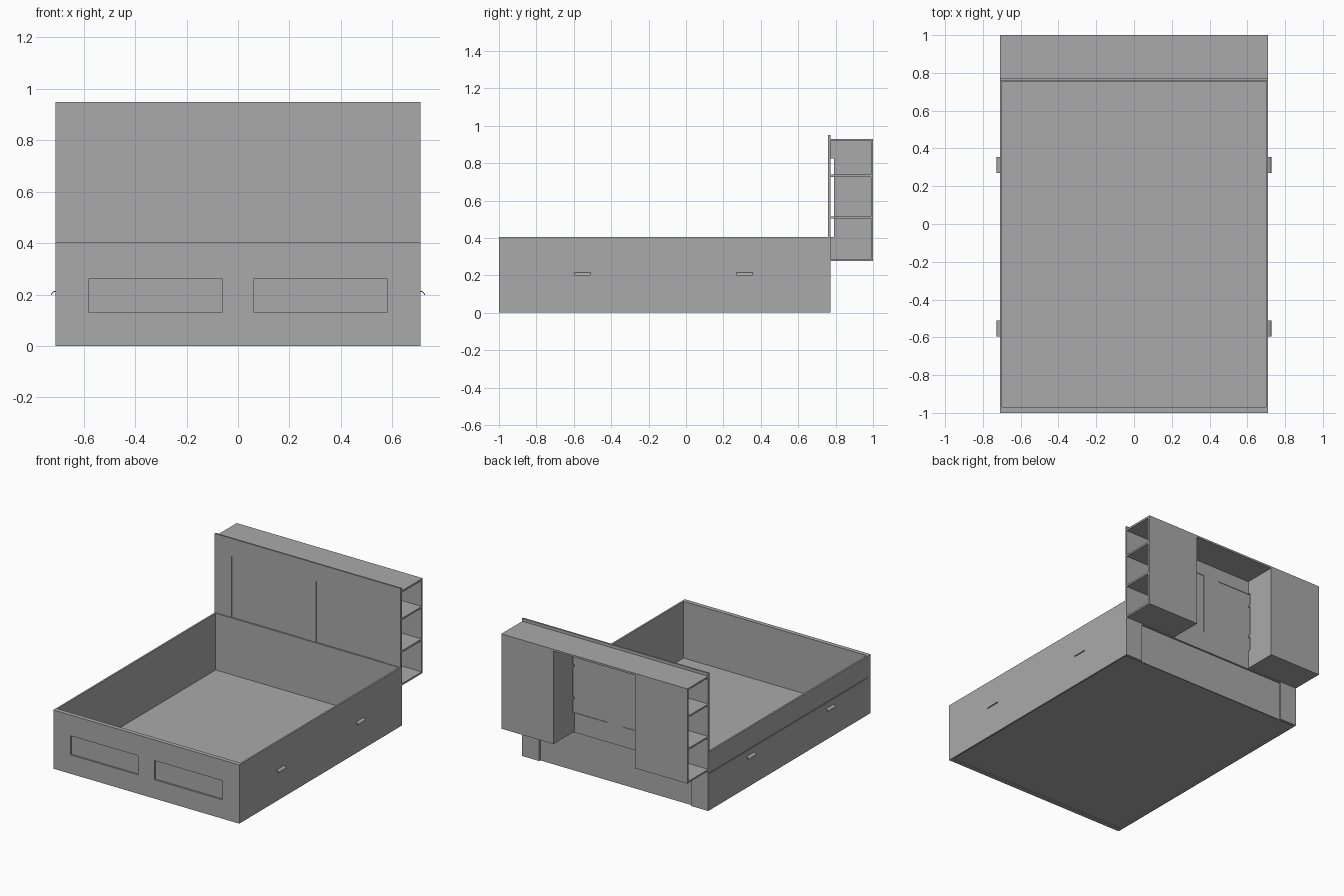
import bpy
import bmesh
import math

cube = bpy.data.objects.get("Cube")
if cube:
    bpy.data.objects.remove(cube, do_unlink=True)

grey = bpy.data.materials.new("matte_grey")
grey.use_nodes = True
COLOUR = (0.4, 0.4, 0.4, 1)
grey.diffuse_color = COLOUR
grey.node_tree.nodes["Principled BSDF"].inputs["Base Color"].default_value = COLOUR


def finish(name, bm):
    bmesh.ops.recalc_face_normals(bm, faces=bm.faces)
    mesh = bpy.data.meshes.new(name)
    bm.to_mesh(mesh)
    bm.free()
    mesh.materials.append(grey)
    obj = bpy.data.objects.new(name, mesh)
    bpy.context.collection.objects.link(obj)
    return obj


def box(name, x, y, z):
    """Box from (low, high) ranges on each axis."""
    bm = bmesh.new()
    bmesh.ops.create_cube(bm, size=1)
    for v in bm.verts:
        v.co = [r[0] if c < 0 else r[1] for c, r in zip(v.co, (x, y, z))]
    return finish(name, bm)


def prism(name, outline, axis_range):
    """Extrude a (a, b) outline along x; outline gives y and z."""
    bm = bmesh.new()
    lo, hi = axis_range
    face = bm.faces.new([bm.verts.new((lo, a, b)) for a, b in outline])
    new = bmesh.ops.extrude_face_region(bm, geom=[face])["geom"]
    for v in new:
        if isinstance(v, bmesh.types.BMVert):
            v.co.x = hi
    return finish(name, bm)


def mirrored(x, side):
    return tuple(sorted((x[0] * side, x[1] * side)))


W = 0.71            # half width
BACK = 0.772        # rear of the bed and headboard
STILE = (0.58, W)   # outer uprights
MID = 0.062         # half width of the centre upright
SIDES = ((1, "left"), (-1, "right"))


def framed_board(name, y, z, openings):
    """Uprights and rails around two openings."""
    for s, side in SIDES:
        box(f"{name}_{side}_stile", mirrored(STILE, s), y, z)
    inner = (-STILE[0], STILE[0])
    box(f"{name}_bottom_rail", inner, y, (openings[2], openings[0]))
    box(f"{name}_top_rail", inner, y, (openings[1], z[1]))
    box(f"{name}_centre_stile", (-MID, MID), y, openings[:2])


# Footboard with two recessed panels
framed_board("footboard", (-1, -0.988), (0, 0.405), (0.13, 0.262, 0))
box("footboard_panel", (-W, W), (-0.988, -0.97), (0, 0.405))

# Side boards; the right one is split by a narrow groove
box("left_side_board", (W - 0.012, W), (-0.97, BACK), (0, 0.405))
box("right_side_core", (-W + 0.006, -W + 0.012), (-0.97, BACK), (0, 0.405))
box("right_side_lower", (-W, -W + 0.006), (-0.97, BACK), (0, 0.252))
box("right_side_upper", (-W, -W + 0.006), (-0.97, BACK), (0.258, 0.405))

# Floor and inner rear wall
box("bed_floor", (-W + 0.012, W - 0.012), (-0.97, 0.755), (0.006, 0.014))
box("rear_wall", (-W + 0.012, W - 0.012), (0.754, 0.76), (0, 0.405))

# Headboard frame with thin infill panels, uprights reaching the floor
framed_board("headboard", (0.76, BACK), (0, 0.95), (0.405, 0.825, 0.27))
box("headboard_panel", (-STILE[0], STILE[0]), (0.765, 0.768), (0.405, 0.825))

# Rear shelving: one shared top, an open-sided unit at each end
box("shelf_top", (-W, W), (BACK, 1), (0.917, 0.93))
for s, side in SIDES:
    span = mirrored((0.31, W), s)
    box(f"{side}_shelf_back", span, (0.988, 1), (0.276, 0.917))
    for i, z in enumerate((0.276, 0.503, 0.727)):
        box(f"{side}_shelf_{i + 1}", span, (BACK, 0.988), (z, z + 0.012))
    # Inner upright, notched next to the headboard
    prism(f"{side}_shelf_inner_side",
          [(BACK, 0.276), (0.988, 0.276), (0.988, 0.917), (BACK, 0.917),
           (BACK, 0.825), (0.79, 0.825), (0.79, 0.405), (BACK, 0.405)],
          mirrored((0.31, 0.322), s))

# Curved drawer pulls, two per side
for s, side in SIDES:
    for y, place in ((-0.553, "front"), (0.313, "rear")):
        arc = [math.radians(a) for a in range(0, 91, 15)]
        outer = [(0.707 + 0.02 * math.cos(a), 0.199 + 0.016 * math.sin(a)) for a in arc]
        inner = [(0.707 + 0.016 * math.cos(a), 0.199 + 0.012 * math.sin(a)) for a in reversed(arc)]
        pull = prism(f"{side}_{place}_pull", [(x * s, z) for x, z in outer + inner], (-0.042, 0.042))
        for v in pull.data.vertices:
            v.co = (v.co.y, y + v.co.x, v.co.z)
        pull.data.flip_normals()
